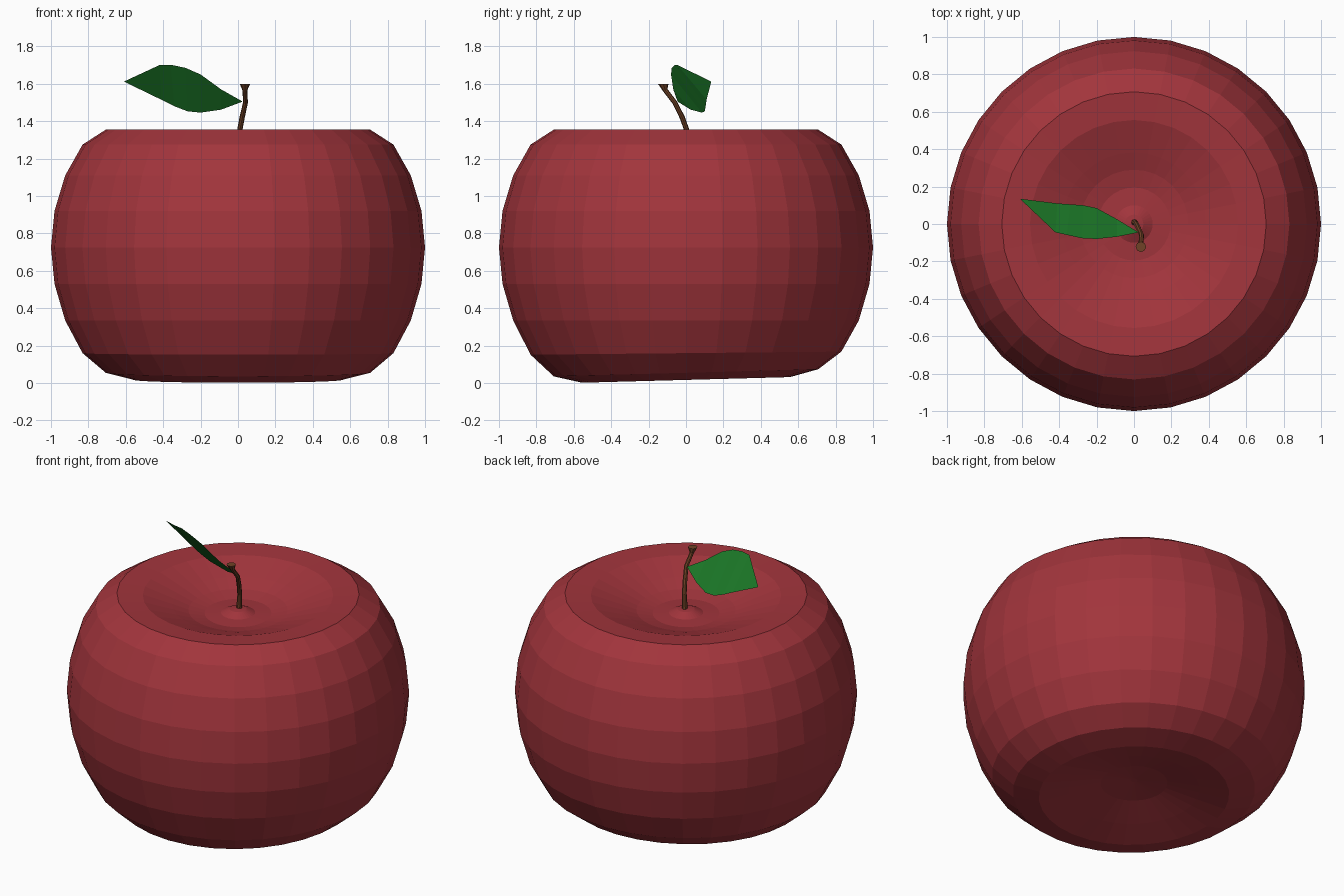
import bpy
import math
from mathutils import Vector

if "Cube" in bpy.data.objects:
    bpy.data.objects.remove(bpy.data.objects["Cube"])


def make(name, verts, faces, color):
    me = bpy.data.meshes.new(name)
    me.from_pydata(verts, [], faces)
    me.update()
    ob = bpy.data.objects.new(name, me)
    bpy.context.collection.objects.link(ob)
    mat = bpy.data.materials.new(name + "_colour")
    mat.diffuse_color = color
    mat.use_nodes = True
    mat.node_tree.nodes["Principled BSDF"].inputs["Base Color"].default_value = mat.diffuse_color
    me.materials.append(mat)
    return ob


def skin(rings, n):
    """Quads between consecutive rings of n vertices, closed with end caps."""
    faces = [tuple(reversed(range(n)))]
    for r in range(rings - 1):
        for i in range(n):
            j = (i + 1) % n
            faces.append((r * n + i, r * n + j, (r + 1) * n + j, (r + 1) * n + i))
    faces.append(tuple(range((rings - 1) * n, rings * n)))
    return faces


# Apple body: lathed profile (radius, z), underside slightly tilted
N = 32
profile = [(0.02, 0.12), (0.195, 0.10), (0.383, 0.055), (0.556, 0.017),
           (0.707, 0.055), (0.831, 0.16), (0.924, 0.335), (0.981, 0.53),
           (1.0, 0.725), (0.981, 0.92), (0.924, 1.11), (0.831, 1.275),
           (0.707, 1.355), (0.556, 1.345), (0.383, 1.285), (0.29, 1.25),
           (0.195, 1.23), (0.10, 1.235), (0.05, 1.26), (0.01, 1.265)]
verts = []
for k, (r, z) in enumerate(profile):
    tilt = 0.027 if k < 5 else (0.01 if k == 5 else 0)
    for i in range(N):
        a = 2 * math.pi * i / N
        x, y = r * math.cos(a), r * math.sin(a)
        verts.append((x, y, z + tilt * y))
make("apple_body", verts, skin(len(profile), N), (0.36, 0.035, 0.045, 1))

# Stem: bent tube with a flared flat tip
S = 8
path = [((0.0, 0.01, 1.23), 0.018), ((0.01, 0.003, 1.355), 0.014),
        ((0.022, -0.02, 1.42), 0.014), ((0.04, -0.06, 1.50), 0.013),
        ((0.037, -0.11, 1.565), 0.013), ((0.037, -0.122, 1.60), 0.028)]
verts = []
for k, (p, r) in enumerate(path):
    a = Vector(path[max(k - 1, 0)][0])
    b = Vector(path[min(k + 1, len(path) - 1)][0])
    d = (b - a).normalized() if k < len(path) - 1 else Vector((0, 0, 1))
    u = Vector((1, 0, 0))
    u = (u - d * u.dot(d)).normalized()
    v = d.cross(u)
    for i in range(S):
        t = 2 * math.pi * i / S
        verts.append(Vector(p) + r * (math.cos(t) * u + math.sin(t) * v))
make("stem", verts, skin(len(path), S), (0.16, 0.055, 0.02, 1))

# Leaf: single sheet between a high front edge and a low back edge
base, tip = (0.025, -0.045, 1.505), (-0.61, 0.135, 1.612)
front = [(-0.09, -0.068, 1.57), (-0.20, -0.08, 1.65), (-0.28, -0.076, 1.685),
         (-0.36, -0.058, 1.702), (-0.42, -0.045, 1.70)]
back = [(-0.09, 0.025, 1.462), (-0.20, 0.085, 1.446), (-0.27, 0.10, 1.453),
        (-0.34, 0.105, 1.48), (-0.41, 0.11, 1.515)]
n = len(front)
faces = [(0, 2, 2 + n), (1, 1 + 2 * n, 1 + n)]
faces += [(2 + i, 3 + i, 3 + n + i, 2 + n + i) for i in range(n - 1)]
make("leaf", [base, tip] + front + back, faces, (0.012, 0.2, 0.022, 1))
